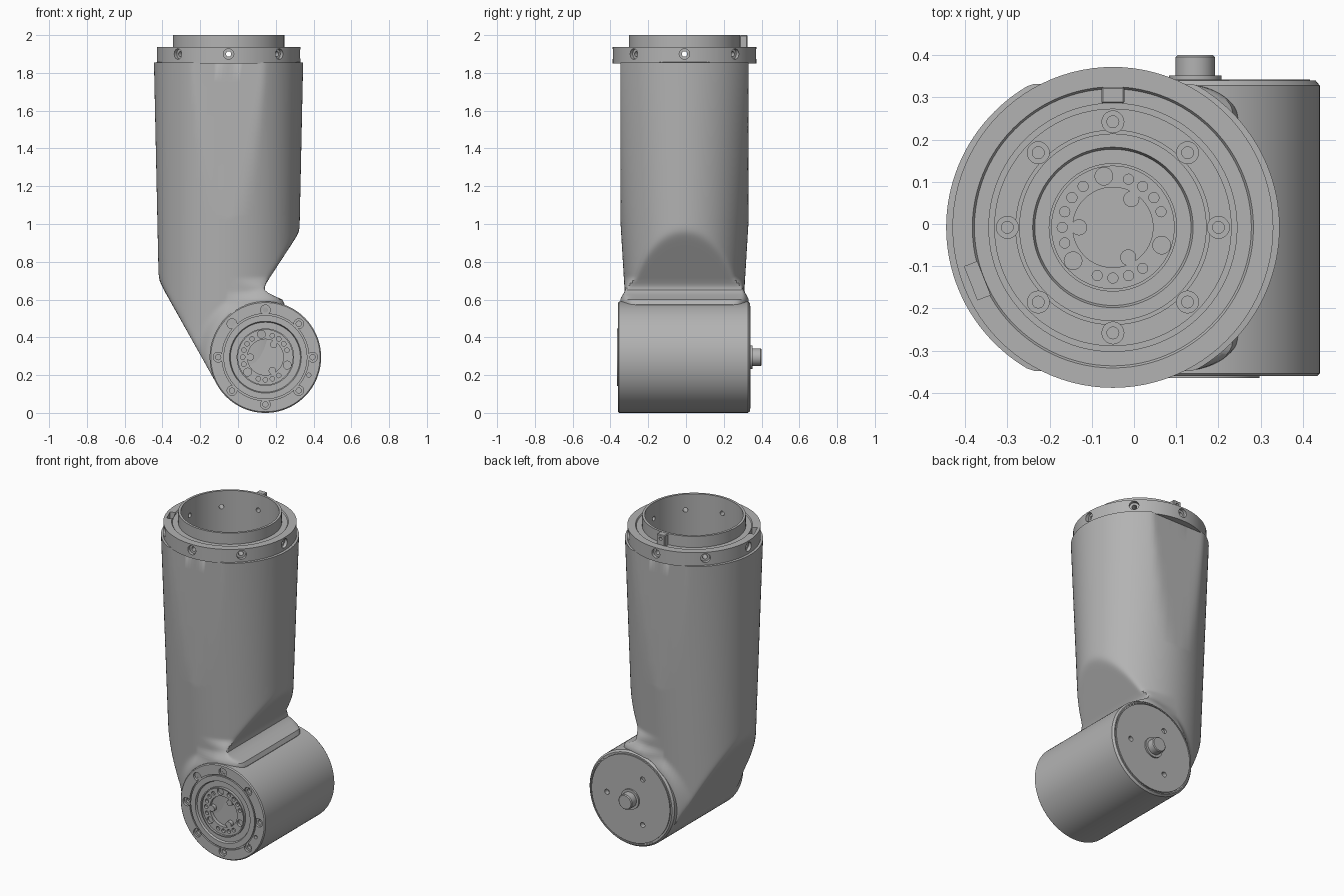
import bpy, bmesh
from math import sin, cos, pi, radians, hypot, sqrt, exp, log
from mathutils import Matrix, Vector

if "Cube" in bpy.data.objects:
    bpy.data.objects.remove(bpy.data.objects["Cube"])

GREY = (0.45, 0.45, 0.45, 1)
metal = bpy.data.materials.new("grey metal")
metal.use_nodes = True
metal.diffuse_color = GREY
metal.node_tree.nodes["Principled BSDF"].inputs["Base Color"].default_value = GREY

CX, CY = -0.05, -0.008            # tube axis
JX, JZ, JR = 0.145, 0.295, 0.295  # joint barrel axis and radius
TUBE = Matrix.Translation((CX, CY, 0))
FRONT = Matrix.Translation((JX, 0, JZ)) @ Matrix.Rotation(pi / 2, 4, 'X')
BACK = Matrix.Translation((JX, 0, JZ)) @ Matrix.Rotation(-pi / 2, 4, 'X')


def finish(name, bm, matrix=Matrix()):
    bmesh.ops.recalc_face_normals(bm, faces=bm.faces)
    bm.transform(matrix)
    mesh = bpy.data.meshes.new(name)
    bm.to_mesh(mesh)
    bm.free()
    mesh.materials.append(metal)
    mesh.shade_smooth()
    mesh.set_sharp_from_angle(angle=radians(32))
    obj = bpy.data.objects.new(name, mesh)
    bpy.context.collection.objects.link(obj)
    return obj


def bridge(bm, a, b):
    """Join two rings; a ring of one vertex is a pole."""
    n = max(len(a), len(b))
    for i in range(n):
        j = (i + 1) % n
        quad = [a[i % len(a)], a[j % len(a)], b[j % len(b)], b[i % len(b)]]
        quad = list(dict.fromkeys(quad))
        if len(quad) > 2:
            bm.faces.new(quad)


def lathe(name, profile, matrix, n=96, closed=False):
    bm = bmesh.new()
    rings = []
    for r, h in profile:
        count = n if r > 0 else 1
        rings.append([bm.verts.new((r * cos(2 * pi * i / n), r * sin(2 * pi * i / n), h))
                      for i in range(count)])
    for a, b in zip(rings, rings[1:]):
        bridge(bm, a, b)
    if closed:
        bridge(bm, rings[-1], rings[0])
    return finish(name, bm, matrix)


def cut(obj, placements, radius=None, depth=None, size=None):
    """Cut cylinders, or boxes if size is given, at each placement."""
    bm = bmesh.new()
    for m in placements:
        if size:
            bmesh.ops.create_cube(bm, size=1, matrix=m @ Matrix.Diagonal((*size, 1)))
        else:
            bmesh.ops.create_cone(bm, cap_ends=True, segments=20, radius1=radius,
                                  radius2=radius, depth=depth, matrix=m)
    cutter = finish("cutter", bm)
    cutter.hide_render = True
    mod = obj.modifiers.new("cut", 'BOOLEAN')
    mod.operation, mod.solver, mod.object = 'DIFFERENCE', 'EXACT', cutter
    bpy.context.view_layer.update()
    result = bpy.data.meshes.new_from_object(obj.evaluated_get(bpy.context.evaluated_depsgraph_get()))
    obj.modifiers.clear()
    obj.data = result
    result.shade_smooth()
    result.set_sharp_from_angle(angle=radians(32))
    bpy.data.objects.remove(cutter)


def polar(matrix, r, degrees, h):
    a = radians(degrees)
    return matrix @ Matrix.Translation((r * cos(a), r * sin(a), h))


def interface_profile(h):
    """Stepped and grooved face of a joint, from the centre outwards."""
    steps = [(0, -.03), (.095, -.03), (.095, -.008), (.145, -.008), (.145, .005), (.152, .005),
             (.152, -.012), (.185, -.012), (.19, 0), (.222, 0), (.222, -.01), (.23, -.01), (.23, 0)]
    return [(r, h + d) for r, d in steps]


def interface_details(name, obj, matrix, h):
    """Bolt circle, connector holes and locating pins."""
    bolts = [polar(matrix, .25, 45 * i, h) for i in range(8)]
    cut(obj, bolts, .026, .03)
    cut(obj, bolts, .014, .07)
    pockets = (100, 220, 340)
    small = [a for a in range(0, 360, 18) if all(abs(a - p) > 16 for p in pockets)
             and a > 0]
    cut(obj, [polar(matrix, .12, a, h) for a in small], .012, .05)
    cut(obj, [polar(matrix, .123, a, h) for a in pockets], .021, .05)
    for i, a in enumerate((57, 180, 297)):
        lathe(f"{name}_pin_{i + 1}", [(0, -.005), (.019, -.005), (.019, -.035)],
              polar(matrix, .08, a, h), 24)


def lerp_table(table, z):
    for (z0, v0), (z1, v1) in zip(table, table[1:]):
        if z <= z1:
            return v0 + (v1 - v0) * max(0, (z - z0) / (z1 - z0))
    return table[-1][1]


def smooth(t):
    t = min(1, max(0, t))
    return t * t * (3 - 2 * t)


def soft_min(a, b, k=0.008):
    return min(a, b) - k * log(1 + exp(-abs(a - b) / k))


# Tapered tube, sliced by two slopes and filleted into the barrel
RIGHT_EDGE = [(.5, .2), (.57, .25), (.6, .235), (.62, .19), (.635, .16), (.65, .143),
              (.67, .142), (.7, .158), (.93, .308), (.98, .342), (1.05, .42)]
heights = [.15 + .0125 * i for i in range(73)] + [1.2, 1.4, 1.6, 1.75, 1.855]
bm = bmesh.new()
rings = []
for z in heights:
    rx, ry = .355 + .0215 * z, .278 + .0603 * z
    left, right = -.42 - .561 * (.7 - z) * -1, lerp_table(RIGHT_EDGE, z)
    square = 2 / (2 + 3 * smooth((.72 - z) / .1))
    ring = []
    for i in range(128):
        a = 2 * pi * i / 128
        c, s = cos(a), sin(a)
        x = CX + rx * (c ** square if c > 0 else c)
        y = ry * s
        if z < 1.1:
            x = soft_min(x, right)
            x = -soft_min(-x, -left)
        near = smooth((.365 - hypot(x - JX, z - JZ)) / .07)
        y = max(-.34, min(.34, y * (1 + .1 * near)))
        ring.append(bm.verts.new((x, CY + y, z)))
    rings.append(ring)
rings.append([bm.verts.new((CX + .34 * cos(2 * pi * i / 128), CY + .34 * sin(2 * pi * i / 128), 1.86))
              for i in range(128)])
for a, b in zip(rings, rings[1:]):
    bridge(bm, a, b)
bm.faces.new(rings[0])
finish("arm_tube", bm)

# Joint barrel with its stepped front face and rimmed back cover
barrel = lathe("joint_barrel", interface_profile(.36) + [
    (JR - .006, .36), (JR, .354), (JR, -.328), (JR - .01, -.34), (.278, -.34),
    (.278, -.334), (.272, -.334), (.272, -.342), (0, -.342)], FRONT, 128)
interface_details("joint", barrel, FRONT, .36)
cut(barrel, [polar(FRONT, .249, -22.5, .36)], .011, .04)
cut(barrel, [polar(BACK, .165, a, .34) for a in (0, 120, 240)], .016, .06)
lathe("back_knob", [(0, .4), (.042, .4), (.047, .395), (.047, .352), (.062, .352), (.062, .335)],
      BACK, 48)

# Flange and collar at the top of the tube
flange = lathe("top_flange", [
    (.28, 1.55), (.28, 2), (.295, 2), (.295, 1.93), (.328, 1.93), (.333, 1.937), (.38, 1.937),
    (.38, 1.85), (.32, 1.85), (.32, 1.55)], TUBE, 96, closed=True)
radial = [TUBE @ Matrix.Translation((0, 0, 1.9)) @ Matrix.Rotation(i * pi / 4, 4, 'Z')
          @ Matrix.Translation((.39, 0, 0)) @ Matrix.Rotation(pi / 2, 4, 'Y') for i in range(8)]
cut(flange, radial, .028, .06)
cut(flange, radial, .014, .3)
slot = TUBE @ Matrix.Rotation(radians(201.5), 4, 'Z') @ Matrix.Translation((.345, 0, 1.93))
cut(flange, [slot], size=(.032, .085, .1))

# Locating key behind the collar
bm = bmesh.new()
bmesh.ops.create_cube(bm, size=1, matrix=Matrix.Translation((CX, .305, 1.96))
                      @ Matrix.Diagonal((.055, .04, .08, 1)))
bmesh.ops.bevel(bm, geom=bm.edges[:], offset=.004, segments=1, affect='EDGES')
key = finish("locating_key", bm)
cut(key, [Matrix.Translation((CX, .32, 1.975)) @ Matrix.Rotation(pi / 2, 4, 'X')], .01, .04)

# Joint face inside the tube
inner = lathe("inner_joint_face", interface_profile(1.6) + [(.285, 1.6), (.285, 1.5), (0, 1.5)], TUBE)
interface_details("inner", inner, TUBE, 1.6)
